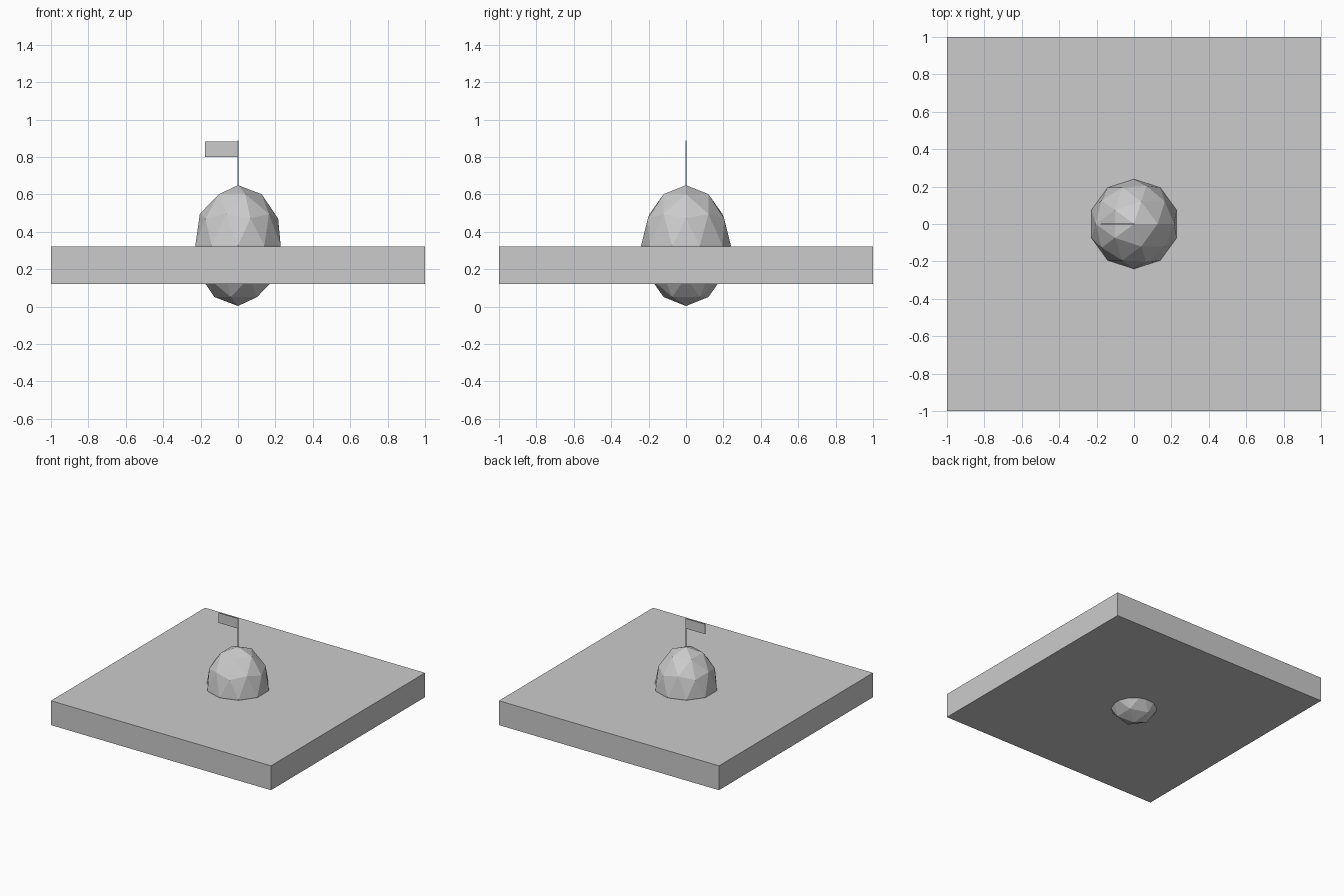
import bpy

if "Cube" in bpy.data.objects:
    bpy.data.objects.remove(bpy.data.objects["Cube"])


def box(name, lo, hi):
    """Axis-aligned box between two corners."""
    centre = [(a + b) / 2 for a, b in zip(lo, hi)]
    bpy.ops.mesh.primitive_cube_add(size=1, location=centre)
    ob = bpy.context.object
    ob.name = name
    ob.scale = [b - a for a, b in zip(lo, hi)]
    bpy.ops.object.transform_apply(location=False, rotation=False, scale=True)
    return ob


# Square slab
box("slab", (-1, -1, 0.12), (1, 1, 0.32))

# Faceted boulder passing through the slab
bpy.ops.mesh.primitive_ico_sphere_add(subdivisions=2, radius=1, location=(0, 0, 0.326))
boulder = bpy.context.object
boulder.name = "boulder"
boulder.scale = (0.24, 0.24, 0.323)
bpy.ops.object.transform_apply(location=False, rotation=False, scale=True)

# Thin pole standing on the boulder
bpy.ops.mesh.primitive_cylinder_add(vertices=8, radius=0.004, depth=0.29, location=(0, 0, 0.743))
bpy.context.object.name = "flag_pole"

# Flag
box("flag", (-0.176, -0.003, 0.80), (0, 0.003, 0.882))
